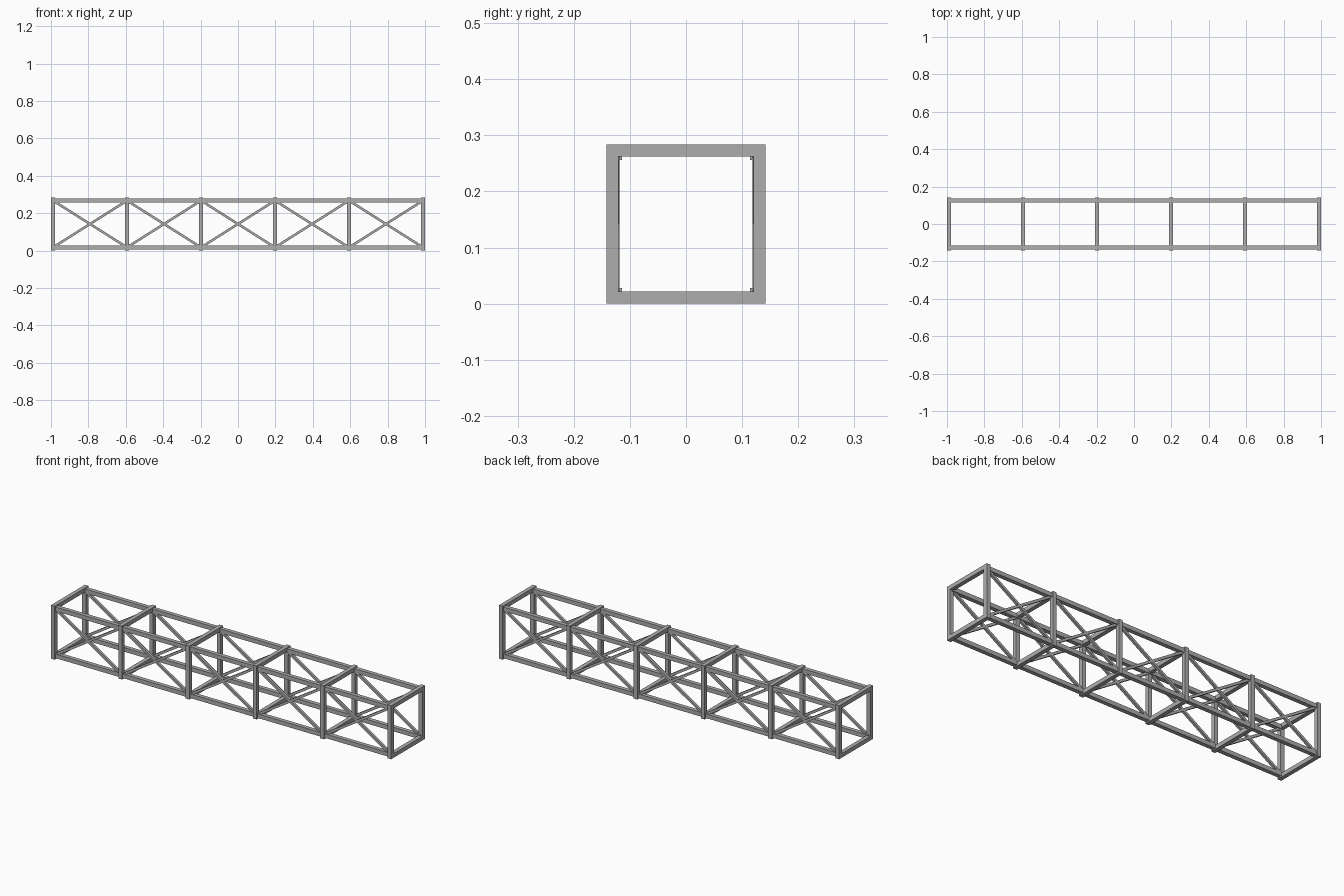
import bpy
from mathutils import Vector

cube = bpy.data.objects.get("Cube")
if cube:
    bpy.data.objects.remove(cube, do_unlink=True)

HEIGHT = 0.284
BAR = 0.022          # frame and chord thickness
BRACE = 0.013        # diagonal thickness
BAYS = 5
END = 1 - BAR / 2    # x of the end frames
MID = HEIGHT / 2
FRAME = MID - BAR / 2   # frame bar offset from the centre line
CHORD = 0.125           # chord offset from the centre line

steel = bpy.data.materials.new("steel grey")
steel.use_nodes = True
grey = (0.42, 0.42, 0.42, 1)
steel.diffuse_color = grey
steel.node_tree.nodes["Principled BSDF"].inputs["Base Color"].default_value = grey


def bar(name, start, end, size):
    """Square bar between two points, given relative to the truss axis."""
    a, b = Vector(start), Vector(end)
    axis = b - a
    bpy.ops.mesh.primitive_cube_add(size=1)
    obj = bpy.context.object
    obj.name = name
    obj.location = (a + b) / 2 + Vector((0, 0, MID))
    obj.rotation_euler = axis.to_track_quat('Z', 'Y').to_euler()
    obj.scale = (size, size, axis.length)
    obj.data.materials.append(steel)


stations = [-END + 2 * END * i / BAYS for i in range(BAYS + 1)]

# Four long chords
for y in (-CHORD, CHORD):
    for z in (-CHORD, CHORD):
        bar("chord", (-END, y, z), (END, y, z), BAR)

# Square frames: posts and cross beams
for x in stations:
    for s in (-FRAME, FRAME):
        bar("post", (x, s, -MID), (x, s, MID), BAR)
        bar("cross_beam", (x, -FRAME, s), (x, FRAME, s), BAR)

# Crossed braces on the front and back sides
for x0, x1 in zip(stations, stations[1:]):
    for y in (-CHORD, CHORD):
        for z in (-CHORD, CHORD):
            bar("brace", (x0, y, z), (x1, y, -z), BRACE)
